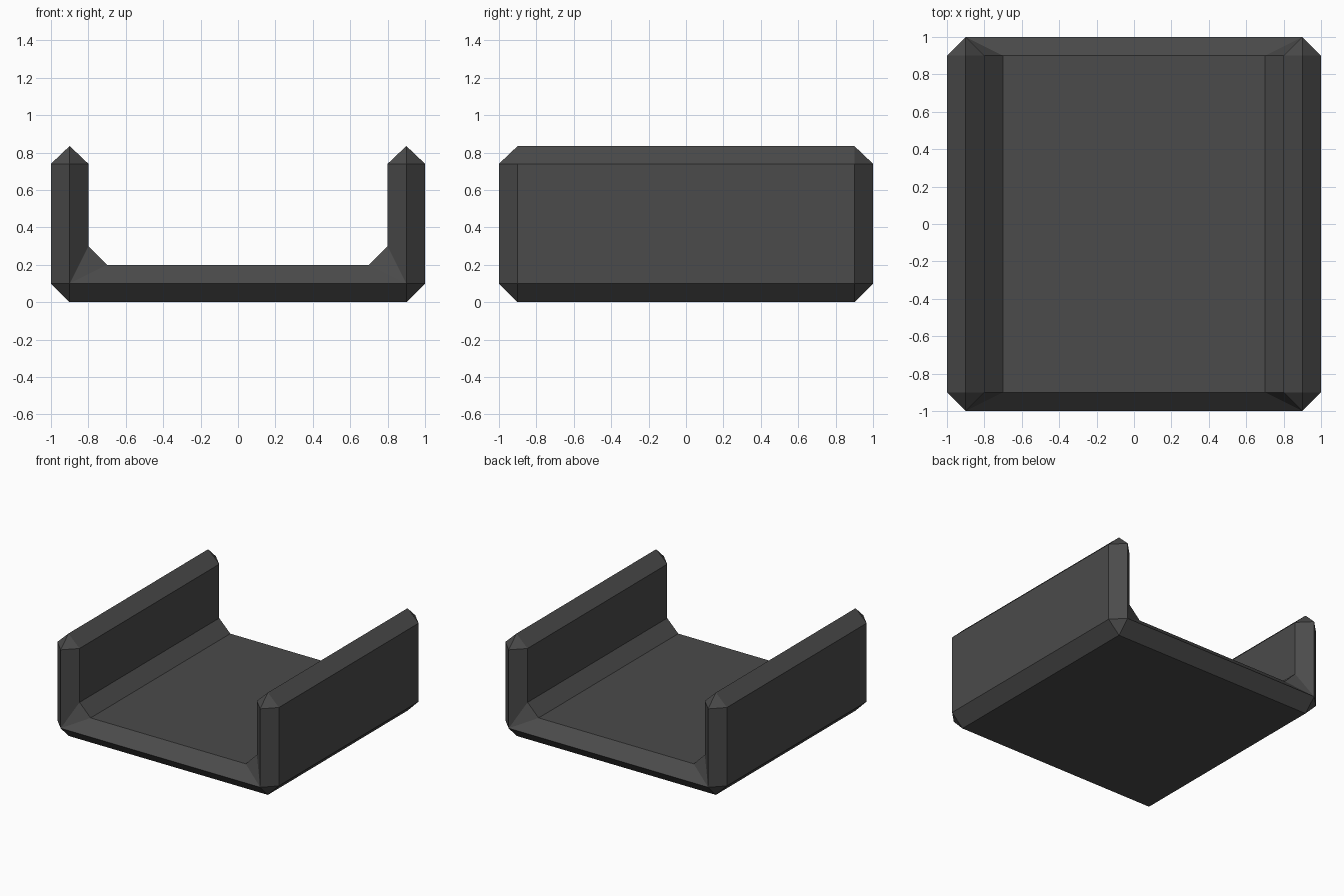
import bpy, bmesh

if "Cube" in bpy.data.objects:
    bpy.data.objects.remove(bpy.data.objects["Cube"])

mat = bpy.data.materials.new("dark grey")
mat.diffuse_color = (0.07, 0.07, 0.07, 1)
mat.use_nodes = True
mat.node_tree.nodes["Principled BSDF"].inputs["Base Color"].default_value = mat.diffuse_color

# Half cross-section (x, z) of the channel, each with the end-ridge point it tapers to
low, high = (0.9, 0.1), (0.9, 0.74)
half = [((0.9, 0.0), low), ((1.0, 0.1), low), ((1.0, 0.74), high),
        ((0.9, 0.835), high), ((0.8, 0.74), high), ((0.8, 0.3), low),
        ((0.7, 0.2), low)]


def mirror(pts):
    return pts + [(-x, z) for x, z in reversed(pts)]


section = mirror([p for p, _ in half])
ridge = mirror([r for _, r in half])

# Loft: end ridge, full section, full section, end ridge
bm = bmesh.new()
rings = [[bm.verts.new((x, y, z)) for x, z in pts]
         for y, pts in ((-1, ridge), (-0.9, section), (0.9, section), (1, ridge))]
n = len(section)
for a, b in zip(rings, rings[1:]):
    for i in range(n):
        j = (i + 1) % n
        bm.faces.new((a[i], a[j], b[j], b[i]))
bmesh.ops.remove_doubles(bm, verts=bm.verts[:], dist=0.001)
bmesh.ops.recalc_face_normals(bm, faces=bm.faces[:])

mesh = bpy.data.meshes.new("channel_tray")
bm.to_mesh(mesh)
bm.free()
mesh.materials.append(mat)
tray = bpy.data.objects.new("channel_tray", mesh)
bpy.context.collection.objects.link(tray)
